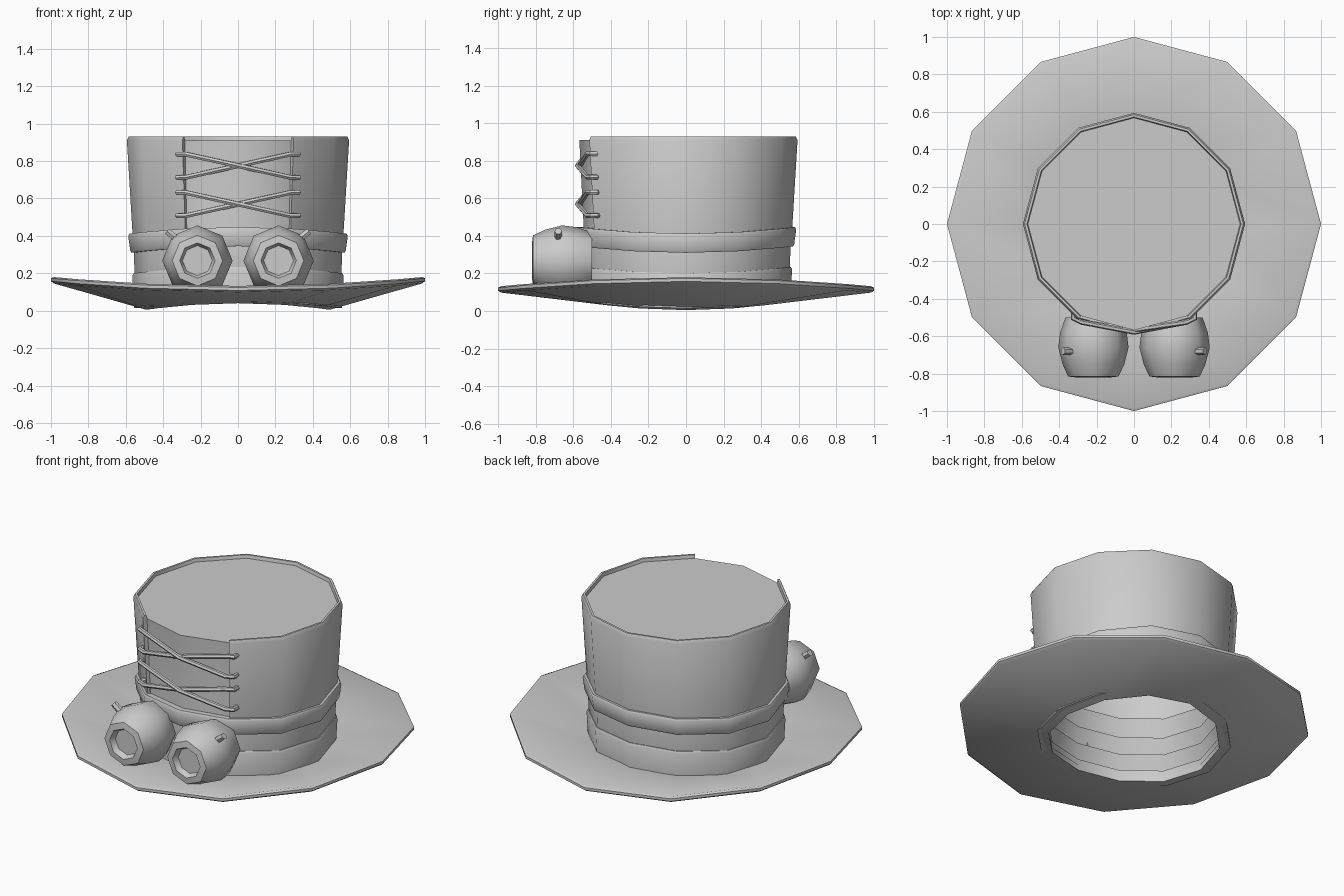
import bpy, bmesh, math
from mathutils import Vector, Matrix

if "Cube" in bpy.data.objects:
    bpy.data.objects.remove(bpy.data.objects["Cube"])

grey = bpy.data.materials.new("plain_grey")
grey.use_nodes = True
colour = (0.6, 0.6, 0.6, 1)
grey.diffuse_color = colour
grey.node_tree.nodes["Principled BSDF"].inputs["Base Color"].default_value = colour


def finish(obj, angle):
    obj.data.materials.append(grey)
    bpy.ops.object.select_all(action='DESELECT')
    obj.select_set(True)
    bpy.context.view_layer.objects.active = obj
    bpy.ops.object.shade_smooth_by_angle(angle=math.radians(angle))
    return obj


def lathe(name, profile, sides=12, start=0, sweep=360, warp=None, closed=True, angle=40, matrix=None):
    """Turn a (radius, height) profile about z, optionally warping its height."""
    bm = bmesh.new()
    full = sweep == 360
    rings = []
    for i in range(sides if full else sides + 1):
        a = math.radians(start + sweep * i / sides)
        rings.append([bm.verts.new((r * math.cos(a), r * math.sin(a),
                                    warp(math.cos(a) ** 2, r, z) if warp else z))
                      for r, z in profile])
    n = len(profile)
    for i in range(sides):
        a, b = rings[i], rings[(i + 1) % len(rings)]
        for j in range(n if closed else n - 1):
            k = (j + 1) % n
            if profile[j][0] or profile[k][0]:
                bm.faces.new((a[j], b[j], b[k], a[k]))
    if not full:
        bm.faces.new(rings[0])
        bm.faces.new(rings[-1])
    bmesh.ops.remove_doubles(bm, verts=bm.verts, dist=0.0005)
    bmesh.ops.recalc_face_normals(bm, faces=bm.faces)
    if matrix:
        bm.transform(matrix)
    mesh = bpy.data.meshes.new(name)
    bm.to_mesh(mesh)
    bm.free()
    obj = bpy.data.objects.new(name, mesh)
    bpy.context.collection.objects.link(obj)
    return finish(obj, angle)


def tube(name, points, radius):
    """A six-sided cord along a path."""
    curve = bpy.data.curves.new(name, 'CURVE')
    curve.dimensions = '3D'
    curve.bevel_depth = radius
    curve.bevel_resolution = 1
    curve.use_fill_caps = True
    line = curve.splines.new('POLY')
    line.points.add(len(points) - 1)
    for p, co in zip(line.points, points):
        p.co = (*co, 1)
    obj = bpy.data.objects.new(name, curve)
    bpy.context.collection.objects.link(obj)
    bpy.ops.object.select_all(action='DESELECT')
    obj.select_set(True)
    bpy.context.view_layer.objects.active = obj
    bpy.ops.object.convert(target='MESH')
    return finish(bpy.context.object, 50)


# The lower hat droops at the sides; the brim curls up towards its edge
def droop(c, r, z):
    return z - 0.035 * c * min(1, max(0, (0.9 - z) / 0.4))


def curl(c, r, z):
    t = (r - 0.49) / 0.51
    return z + t * (0.1 + 0.05 * c) + (1 - t) * (0.04 - 0.035 * c)


lathe("brim", [(0.49, 0), (0.985, 0), (1, 0.008), (1, 0.024), (0.985, 0.034), (0.49, 0.034)], warp=curl)

# Inner crown with recessed lid and stepped lining
lathe("inner_crown", [(0.5, 0.05), (0.54, 0.05), (0.553, 0.235), (0.557, 0.345), (0.545, 0.45),
                      (0.568, 0.91), (0, 0.91), (0, 0.89), (0.54, 0.89), (0.53, 0.47), (0.49, 0.45),
                      (0.53, 0.345), (0.49, 0.325), (0.53, 0.235), (0.49, 0.215), (0.53, 0.13),
                      (0.49, 0.11)], warp=droop)

# Outer crown wraps round the back, leaving the laced front open
lathe("outer_crown", [(0.545, 0.38), (0.562, 0.38), (0.594, 0.91), (0.585, 0.93), (0.572, 0.93),
                      (0.565, 0.9)], sides=10, start=-60, sweep=300)

# Bands
lathe("base_band", [(0.53, 0.05), (0.555, 0.05), (0.565, 0.222), (0.558, 0.235), (0.53, 0.235)], warp=droop)
lathe("strap_band", [(0.54, 0.345), (0.57, 0.345), (0.576, 0.355), (0.587, 0.435), (0.58, 0.447),
                     (0.54, 0.447)], warp=droop)

# Crossed laces
for z in (0.775, 0.57):
    for s in (-1, 1):
        ends = [(0.29, -0.455), (0.325, -0.475), (0.325, -0.505), (0.28, -0.525)]
        drop = 0.062
        path = [(-s * x, y, z + drop) for x, y in ends]
        path.append((0, -0.572 - 0.006 * s, z))
        path += [(s * x, y, z - drop) for x, y in reversed(ends)]
        tube("lace", path, 0.014)

# Goggles with recessed lenses and a side knob each
for s, side in ((1, "left"), (-1, "right")):
    place = Matrix.Translation((s * 0.217, 0, 0.268)) @ Matrix.Rotation(math.pi / 2, 4, 'X')
    lathe(side + "_goggle", [(0, 0.5), (0.15, 0.5), (0.178, 0.58), (0.188, 0.66), (0.165, 0.75),
                             (0.135, 0.815), (0.095, 0.82), (0.08, 0.785), (0, 0.785)],
          sides=8, closed=False, angle=44, matrix=place)
    tube(side + "_goggle_knob", [(s * 0.31, -0.68, 0.37), (s * 0.38, -0.68, 0.425)], 0.02)
